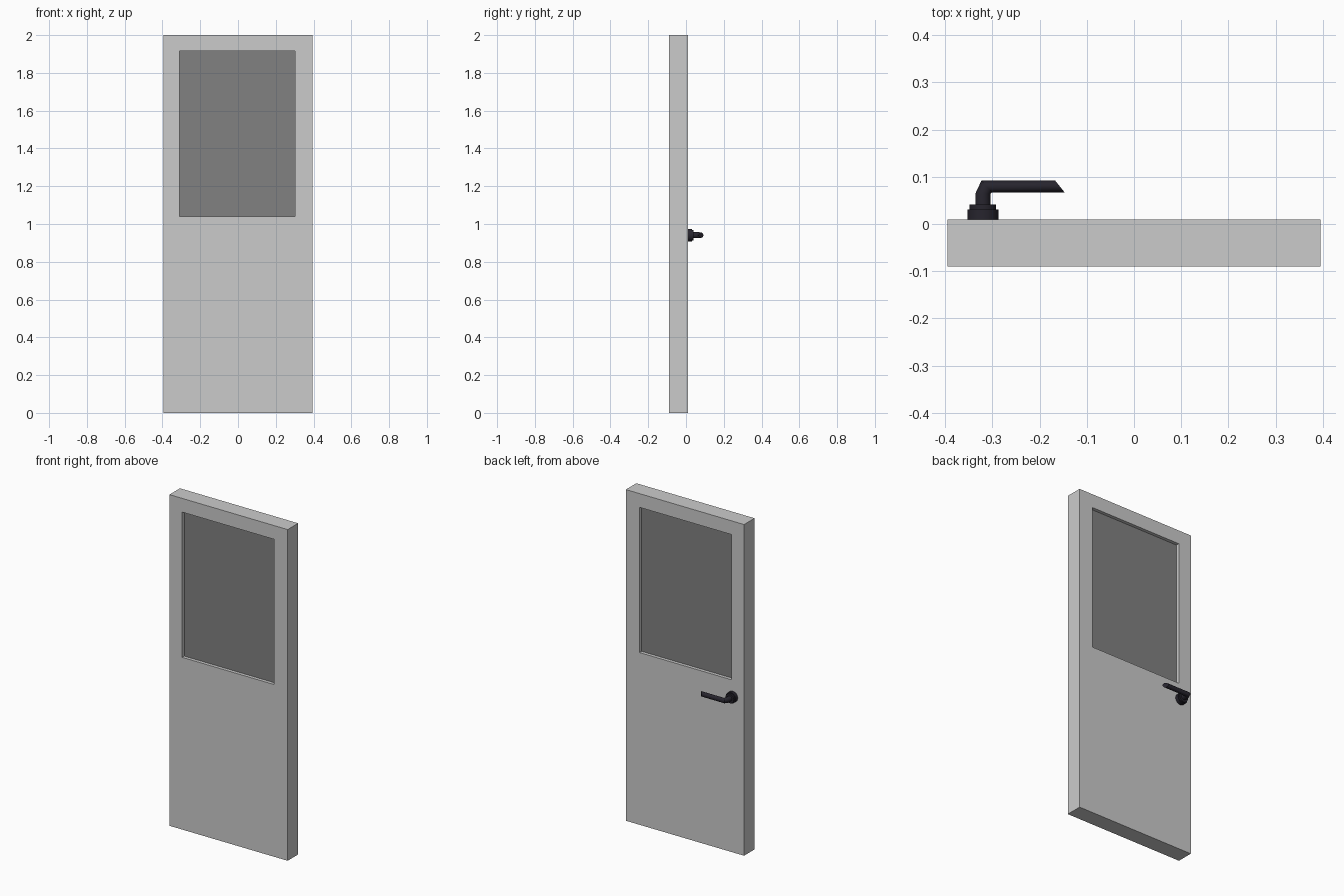
import bpy, bmesh, math
from mathutils import Vector

if "Cube" in bpy.data.objects:
    bpy.data.objects.remove(bpy.data.objects["Cube"])


def material(name, col):
    m = bpy.data.materials.new(name)
    m.diffuse_color = (*col, 1)
    m.use_nodes = True
    m.node_tree.nodes["Principled BSDF"].inputs["Base Color"].default_value = m.diffuse_color
    return m


dark = material("dark_metal", (0.02, 0.018, 0.027))
glass = material("dark_glass", (0.22, 0.22, 0.22))


def finish(name, bm, mat=None, smooth=False):
    bmesh.ops.recalc_face_normals(bm, faces=bm.faces)
    me = bpy.data.meshes.new(name)
    bm.to_mesh(me)
    bm.free()
    ob = bpy.data.objects.new(name, me)
    bpy.context.collection.objects.link(ob)
    if mat:
        me.materials.append(mat)
    if smooth:
        bpy.ops.object.select_all(action='DESELECT')
        ob.select_set(True)
        bpy.context.view_layer.objects.active = ob
        bpy.ops.object.shade_smooth_by_angle(angle=math.radians(30))
    return ob


def box(name, x, y, z, mat=None):
    bm = bmesh.new()
    bmesh.ops.create_cube(bm, size=1)
    for v in bm.verts:
        v.co = [lo + (c + 0.5) * (hi - lo) for c, (lo, hi) in zip(v.co, (x, y, z))]
    return finish(name, bm, mat)


def skin(name, rings, zc, n=24):
    """Loft elliptical rings; each is (outer xy, inner xy, half height)."""
    bm = bmesh.new()
    loops = []
    for a, b, rz in rings:
        a, b = Vector(a), Vector(b)
        mid, half = (a + b) / 2, (a - b) / 2
        loop = []
        for i in range(n):
            t = 2 * math.pi * i / n
            p = mid + half * math.cos(t)
            loop.append(bm.verts.new((p.x, p.y, zc + rz * math.sin(t))))
        loops.append(loop)
    for l0, l1 in zip(loops, loops[1:]):
        for i in range(n):
            j = (i + 1) % n
            bm.faces.new((l0[i], l0[j], l1[j], l1[i]))
    bm.faces.new(loops[0])
    bm.faces.new(loops[-1])
    return finish(name, bm, dark, True)


# door leaf: outer and window outlines bridged on both faces and through
bm = bmesh.new()


def outline(x0, x1, z0, z1, y):
    return [bm.verts.new((x, y, z)) for x, z in ((x0, z0), (x1, z0), (x1, z1), (x0, z1))]


front, back = -0.09, 0.01
loops = [outline(-0.395, 0.395, 0, 2, front), outline(-0.31, 0.303, 1.04, 1.917, front),
         outline(-0.31, 0.303, 1.04, 1.917, back), outline(-0.395, 0.395, 0, 2, back)]
for k in range(4):
    a, b = loops[k], loops[(k + 1) % 4]
    for i in range(4):
        j = (i + 1) % 4
        bm.faces.new((a[i], a[j], b[j], b[i]))
finish("door_leaf", bm)

# recessed window pane
box("window_pane", (-0.31, 0.303), (-0.07, -0.01), (1.04, 1.917), glass)

# handle: stepped rosette, then bent lever with a slanted tip
X, Z = -0.32, 0.941


def disc(y, r):
    return ((X - r, y), (X + r, y), r)


skin("handle_rosette", [disc(0.01, 0.033), disc(0.031, 0.033)], Z, 32)
skin("handle_collar", [disc(0.031, 0.028), disc(0.041, 0.028)], Z, 32)
skin("handle_lever", [disc(0.041, 0.016),
                      ((-0.336, 0.064), (-0.304, 0.064), 0.016),
                      ((-0.323, 0.092), (-0.301, 0.067), 0.0145),
                      ((-0.167, 0.092), (-0.147, 0.067), 0.0145)], Z)
